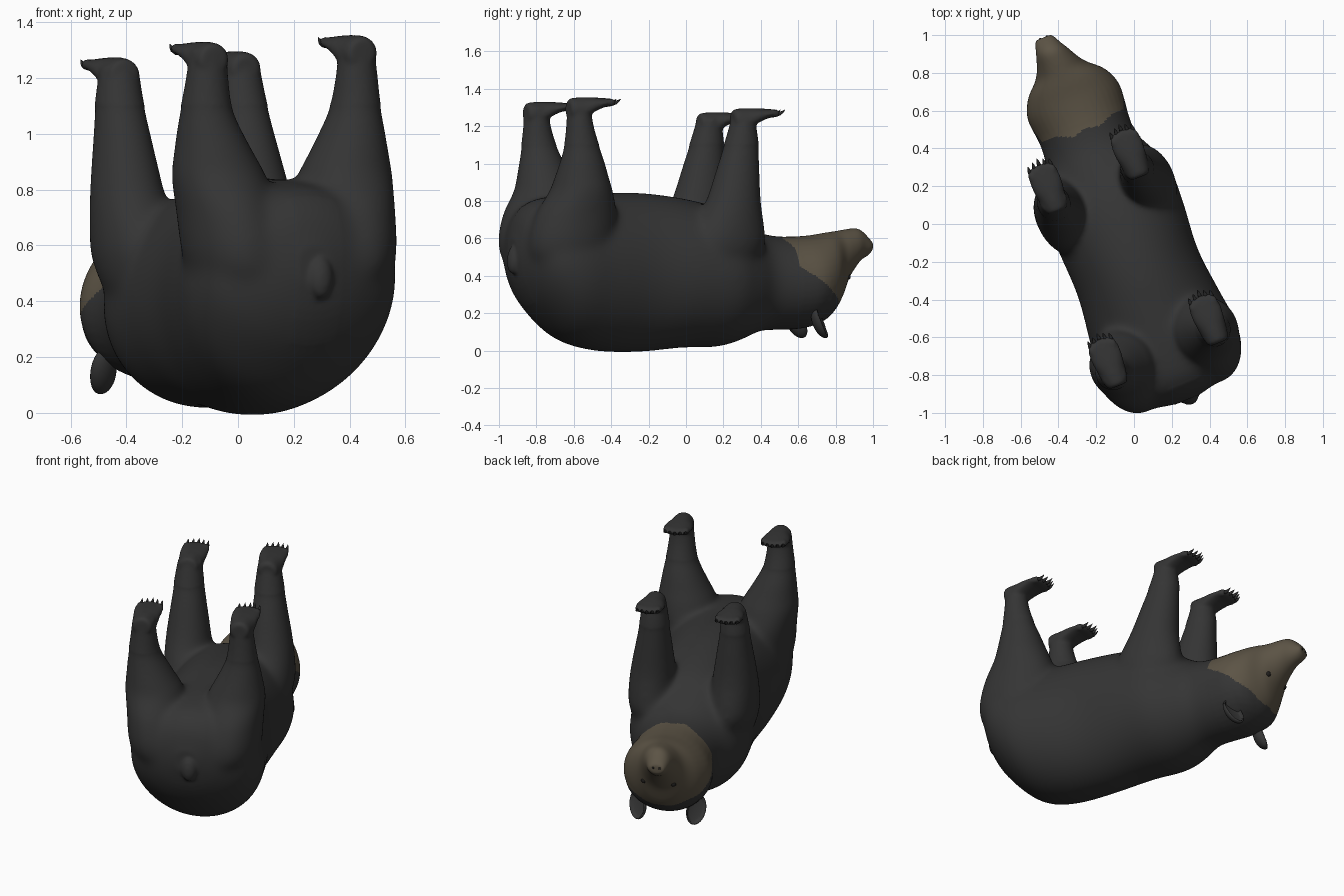
import bpy, bmesh, math
from mathutils import Vector, Matrix

if "Cube" in bpy.data.objects:
    bpy.data.objects.remove(bpy.data.objects["Cube"])

# Local frame: x across the bear, y along its spine to the nose; turned 22 degrees at the end
TURN = Matrix.Rotation(math.radians(22), 4, 'Z') @ Matrix.Translation((-0.09, 0, 0))


def material(name, rgb):
    m = bpy.data.materials.new(name)
    m.diffuse_color = (*rgb, 1)
    m.use_nodes = True
    m.node_tree.nodes["Principled BSDF"].inputs["Base Color"].default_value = m.diffuse_color
    return m


FUR = material("charcoal fur", (0.035, 0.035, 0.035))
FACE = material("brown face", (0.107, 0.088, 0.06))
DARK = material("dark eye", (0.014, 0.013, 0.012))
CLAW = material("claw grey", (0.026, 0.026, 0.026))


def spline(rows, steps=4):
    """Catmull-Rom through rows of numbers."""
    out = []
    for i in range(len(rows) - 1):
        p = [rows[max(0, min(len(rows) - 1, i + k))] for k in (-1, 0, 1, 2)]
        for s in range(steps):
            t = s / steps
            out.append([0.5 * (2 * b + (c - a) * t + (2 * a - 5 * b + 4 * c - d) * t * t
                               + (3 * b - a - 3 * c + d) * t ** 3) for a, b, c, d in zip(*p)])
    return out + [list(rows[-1])]


def loft(bm, rings, n=40):
    """Skin elliptical rings (centre, axis, axis) and cap the ends."""
    loops = []
    for c, a, b in rings:
        loops.append([bm.verts.new(c + a * math.cos(2 * math.pi * k / n)
                                   + b * math.sin(2 * math.pi * k / n)) for k in range(n)])
    for p, q in zip(loops, loops[1:]):
        for k in range(n):
            bm.faces.new((p[k], p[(k + 1) % n], q[(k + 1) % n], q[k]))
    bm.faces.new(loops[0][::-1])
    bm.faces.new(loops[-1])


def along(bm, rows):
    """Rows (y, z low, z high, half width, x centre) stacked along the spine."""
    loft(bm, [(Vector((u, v, (lo + hi) / 2)), Vector((w, 0, 0)), Vector((0, 0, (hi - lo) / 2)))
              for v, lo, hi, w, u in spline(rows)])


def upward(bm, rows):
    """Rows (z, x, y, x radius, y radius) stacked upward."""
    loft(bm, [(Vector((u, v, z)), Vector((ru, 0, 0)), Vector((0, rv, 0)))
              for z, u, v, ru, rv in spline(rows)])


def blob(bm, pos, radii, tilt=0):
    m = Matrix.Translation(pos) @ Matrix.Rotation(tilt, 4, 'X') @ Matrix.Diagonal((*radii, 1))
    return bmesh.ops.create_uvsphere(bm, u_segments=28, v_segments=16, radius=1, matrix=m)["verts"]


def finish(bm, name, mats):
    bmesh.ops.recalc_face_normals(bm, faces=bm.faces)
    me = bpy.data.meshes.new(name)
    bm.to_mesh(me)
    bm.free()
    ob = bpy.data.objects.new(name, me)
    bpy.context.collection.objects.link(ob)
    for m in mats:
        me.materials.append(m)
    me.shade_smooth()
    return ob


bm = bmesh.new()
# Trunk, neck, head and snout
along(bm, [(-.968, .46, .60, .07, 0), (-.93, .33, .72, .22, 0), (-.85, .20, .80, .345, .005),
           (-.70, .06, .83, .39, .008), (-.50, .0, .84, .37, .008), (-.25, -.008, .845, .342, .012),
           (0, .015, .815, .355, .02), (.20, .02, .765, .36, .02), (.33, .055, .695, .315, .02),
           (.45, .105, .63, .255, .025), (.58, .11, .61, .25, .035), (.72, .125, .615, .26, .035),
           (.82, .17, .63, .22, .035), (.89, .25, .64, .15, .032), (.94, .365, .648, .115, .03),
           (1.0, .45, .655, .088, .025), (1.035, .485, .643, .072, .02),
           (1.07, .505, .612, .058, .017), (1.095, .53, .585, .045, .015)])
# Brow and cheek fullness
blob(bm, (.035, .74, .34), (.245, .15, .20))

HIND = [(.25, .10, -.62, .10, .12), (.42, .18, -.70, .15, .19), (.55, .212, -.715, .175, .235),
        (.72, .228, -.69, .17, .225), (.85, .238, -.664, .17, .172), (.92, .25, -.665, .148, .148),
        (1.02, .267, -.668, .115, .118), (1.1, .275, -.675, .091, .094),
        (1.2, .276, -.685, .076, .073), (1.30, .274, -.69, .066, .062)]
FRONT = [(.25, .12, .12, .10, .12), (.42, .20, .14, .14, .18), (.55, .237, .17, .145, .215),
         (.65, .243, .185, .143, .20), (.80, .244, .215, .13, .15), (1.0, .24, .25, .102, .113),
         (1.12, .238, .27, .086, .09), (1.24, .235, .28, .07, .062)]
PAW = [(-.062, -.10, -.025, .04), (-.05, -.12, -.006, .058), (0, -.14, 0, .07), (.035, -.115, 0, .075),
       (.07, -.085, 0, .08), (.13, -.056, -.003, .083), (.18, -.048, -.008, .074), (.203, -.038, -.02, .045)]
claws = bmesh.new()
# Each leg: rows, side, foot drift in x and y, sole height
for rows, side, dx, dy, sole in ((HIND, -1, -.035, -.012, 1.33), (HIND, 1, -.004, 0, 1.354),
                                 (FRONT, -1, -.024, -.006, 1.274), (FRONT, 1, -.022, 0, 1.296)):
    leg = []
    for z, u, v, ru, rv in rows:
        t = min(1, max(0, (z - .6) / .5))
        leg.append((z, side * u + dx * t, v + dy * t, ru, rv))
    upward(bm, leg)
    cx, ankle = leg[-1][1:3]
    along(bm, [(ankle + d, sole + lo, sole + hi, w, cx) for d, lo, hi, w in PAW])
    # Toes and claws
    for k in range(-2, 3):
        tx, ty = cx + k * .03, ankle + .18 - abs(k) * .011
        blob(bm, (tx, ty, sole - .027), (.018, .03, .022))
        loft(claws, [(Vector((tx, ty + .02 + .036 * t, sole - .03 + .018 * t * t)),
                      Vector((r, 0, 0)), Vector((0, 0, r)))
                     for t, r in ((0, .011), (.4, .010), (.8, .006), (1.1, .001))], 8)
# Tail lying against the rump
blob(bm, (.02, -.962, .488), (.046, .038, .078), -.1)

bear = finish(bm, "bear_body", [FUR, FACE])
mod = bear.modifiers.new("join", 'REMESH')
mod.mode, mod.voxel_size, mod.use_smooth_shade = 'VOXEL', .0095, True
mod = bear.modifiers.new("soften", 'SMOOTH')
mod.factor, mod.iterations = .5, 6
me = bpy.data.meshes.new_from_object(bear.evaluated_get(bpy.context.evaluated_depsgraph_get()))
bear.modifiers.clear()
bear.data = me
# Melt the leg roots into the trunk, leaving paws, head and tail crisp
bm = bmesh.new()
bm.from_mesh(me)
soft = [v for v in bm.verts if v.co.z < 1.1 and v.co.y < .6
        and not (v.co.y < -.88 and abs(v.co.x - .02) < .09)]
for _ in range(40):
    bmesh.ops.smooth_vert(bm, verts=soft, factor=.5, use_axis_x=True, use_axis_y=True, use_axis_z=True)
bm.to_mesh(me)
bm.free()
me.materials.clear()
me.materials.append(FUR)
me.materials.append(FACE)
# Brown mask: everything forward of a slanted line behind the jaw
for p in me.polygons:
    u, v, z = p.center
    edge = .555 + 1.4 * max(0, .45 - z) + .7 * (u - .035) ** 2 + .008 * math.sin(40 * u)
    p.material_index = 1 if v > edge and z < .9 else 0
me.shade_smooth()

parts = [bear, finish(claws, "claws", [CLAW])]

# Ears: cupped shells leaning forward and out
bm = bmesh.new()
for side in (-1, 1):
    m = (Matrix.Translation((.035 + side * .175, .73, .15)) @ Matrix.Rotation(side * .35, 4, 'Y')
         @ Matrix.Rotation(side * -.35, 4, 'Z') @ Matrix.Rotation(.5, 4, 'X'))
    for vert in blob(bm, (0, 0, 0), (.058, .045, .09)):
        if vert.co.y > 0:  # hollow the front
            vert.co.y *= -.3 if vert.co.y > .022 else .5
        vert.co = m @ vert.co
parts.append(finish(bm, "ears", [FUR]))

# Eyes and nostrils sunk into the nearest skin
bm = bmesh.new()
for side in (-1, 1):
    for target, r in (((.045 + side * .11, .96, .38), .017), ((.015 + side * .02, 1.15, .565), .008)):
        hit, pos, nor, _ = bear.closest_point_on_mesh(Vector(target))
        blob(bm, pos - nor * r * .5, (r, r, r))
parts.append(finish(bm, "eyes_and_nostrils", [DARK]))

for ob in parts:
    ob.matrix_world = TURN
